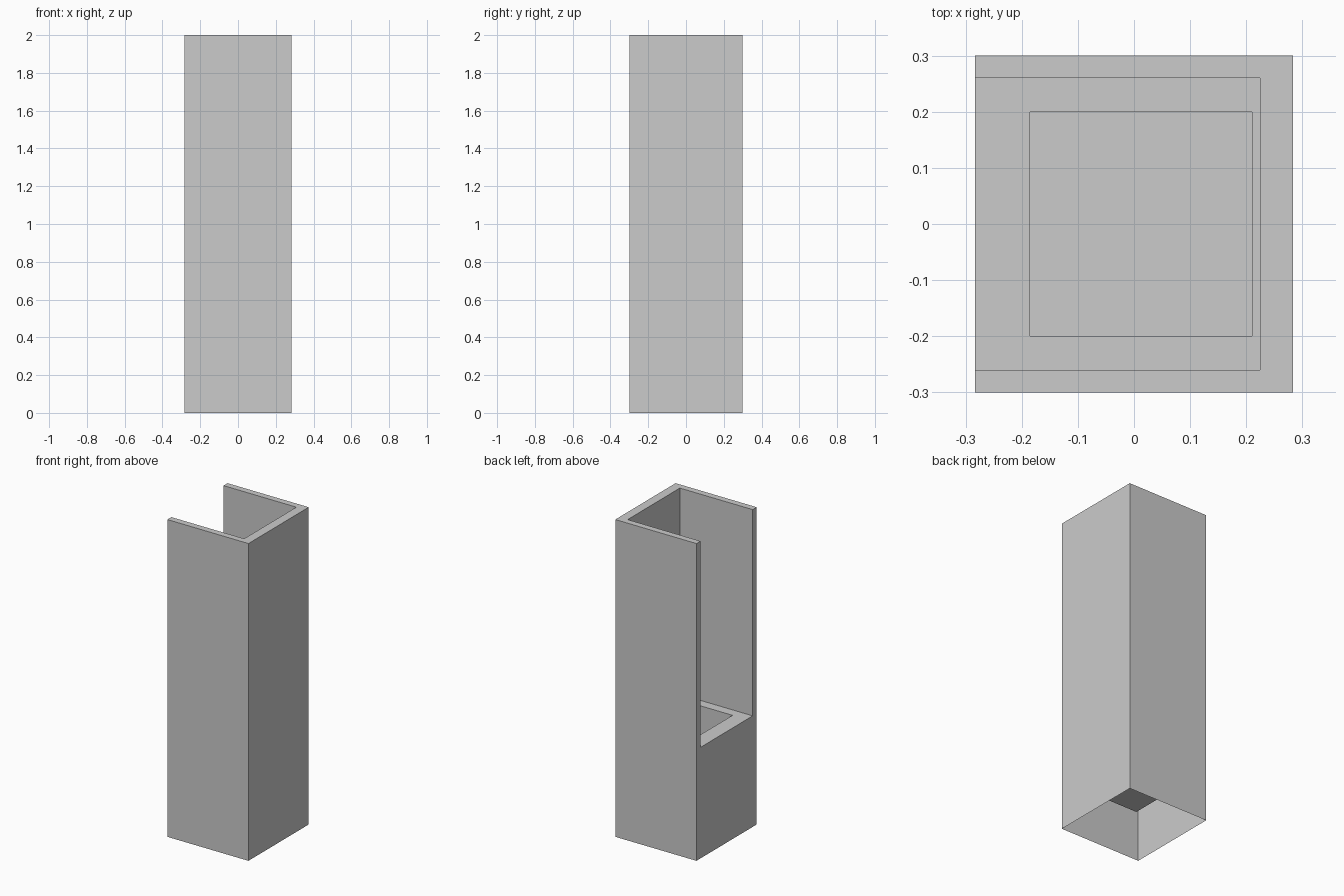
import bpy, bmesh
from mathutils import Vector

if "Cube" in bpy.data.objects:
    bpy.data.objects.remove(bpy.data.objects["Cube"])


def box(name, lo, hi):
    """Axis-aligned box between two corners."""
    lo, hi = Vector(lo), Vector(hi)
    bm = bmesh.new()
    bmesh.ops.create_cube(bm, size=1)
    bmesh.ops.scale(bm, vec=hi - lo, verts=bm.verts)
    bmesh.ops.translate(bm, vec=(lo + hi) / 2, verts=bm.verts)
    mesh = bpy.data.meshes.new(name)
    bm.to_mesh(mesh)
    bm.free()
    obj = bpy.data.objects.new(name, mesh)
    bpy.context.collection.objects.link(obj)
    return obj


def cut(obj, cutter):
    """Carve the cutter out of the object, then discard the cutter."""
    cutter.hide_render = True
    mod = obj.modifiers.new("cut", 'BOOLEAN')
    mod.operation = 'DIFFERENCE'
    mod.solver = 'EXACT'
    mod.object = cutter
    bpy.context.view_layer.objects.active = obj
    bpy.ops.object.modifier_apply(modifier=mod.name)
    bpy.data.objects.remove(cutter)


# Outer casing
casing = box("casing", (-0.283, -0.3, 0), (0.283, 0.3, 2))

# Upper bay, open at the top and on the left side
cut(casing, box("bay_cutter", (-0.5, -0.26, 0.70), (0.225, 0.26, 2.3)))

# Sunken basin in the ledge
cut(casing, box("basin_cutter", (-0.185, -0.2, 0.24), (0.21, 0.2, 1.0)))

# Open underside: the shell has no bottom face
bm = bmesh.new()
bm.from_mesh(casing.data)
bottom = [f for f in bm.faces if all(v.co.z < 0.001 for v in f.verts)]
bmesh.ops.delete(bm, geom=bottom, context='FACES')
bm.to_mesh(casing.data)
bm.free()
